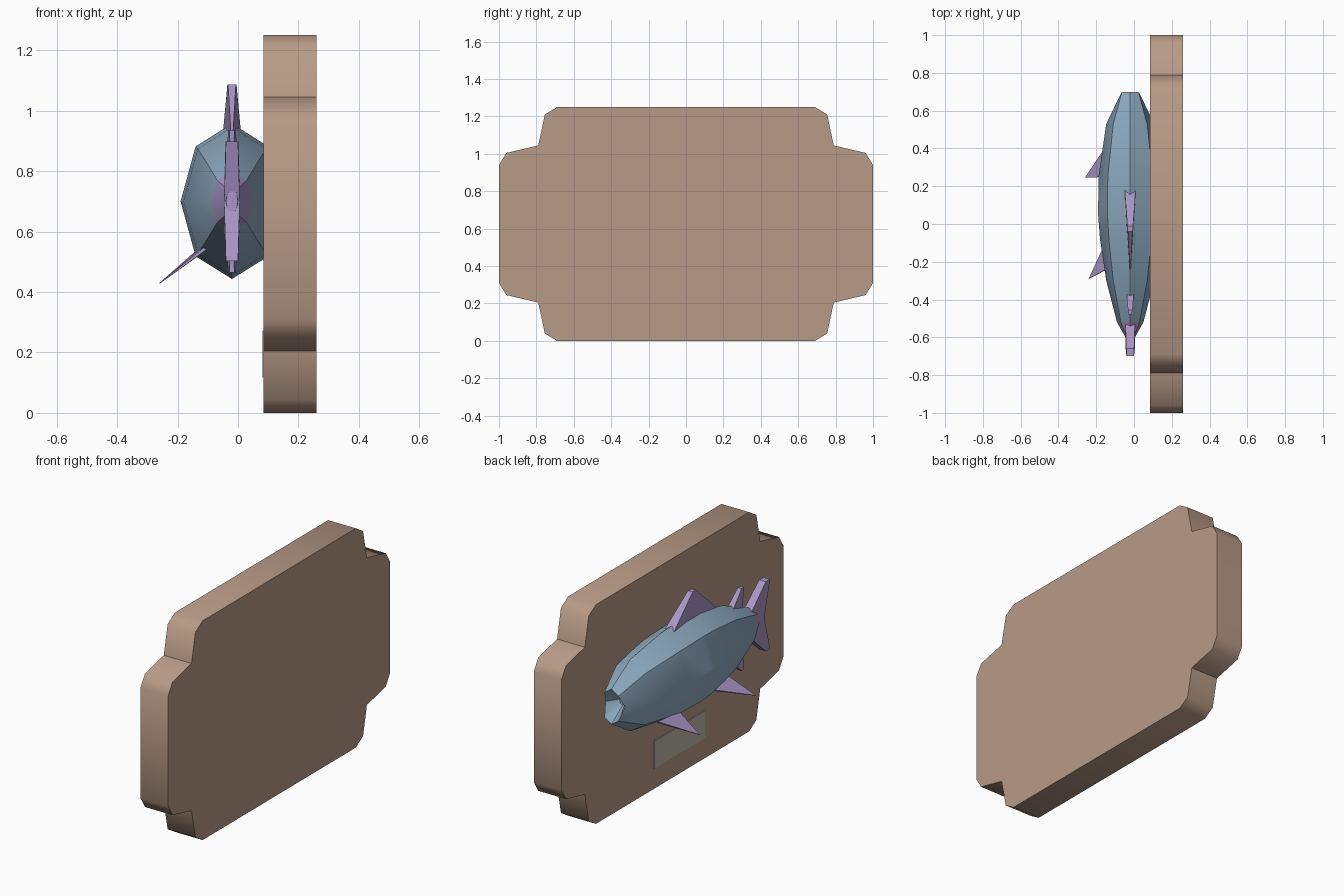
import bpy, bmesh, math

cube = bpy.data.objects.get("Cube")
if cube:
    bpy.data.objects.remove(cube, do_unlink=True)

CX, CZ = -0.02, 0.70  # axis of the fish


def material(name, rgb):
    lin = [((c / 255 + 0.055) / 1.055) ** 2.4 for c in rgb] + [1]
    m = bpy.data.materials.new(name)
    m.use_nodes = True
    m.diffuse_color = lin
    m.node_tree.nodes["Principled BSDF"].inputs["Base Color"].default_value = lin
    return m


wood = material("wood", (184, 155, 135))
blue = material("scale_blue", (143, 172, 194))
purple = material("fin_purple", (170, 150, 198))
silver = material("plate_grey", (190, 184, 172))


def make(name, bm, mats, angle=None):
    bmesh.ops.recalc_face_normals(bm, faces=bm.faces)
    me = bpy.data.meshes.new(name)
    bm.to_mesh(me)
    bm.free()
    for m in mats:
        me.materials.append(m)
    ob = bpy.data.objects.new(name, me)
    bpy.context.collection.objects.link(ob)
    if angle:
        bpy.ops.object.select_all(action='DESELECT')
        ob.select_set(True)
        bpy.context.view_layer.objects.active = ob
        bpy.ops.object.shade_smooth_by_angle(angle=math.radians(angle))
    return ob


def slab(name, outline, mat, angle=None):
    """Solid from two matching loops; outline holds pairs of points."""
    bm = bmesh.new()
    a = [bm.verts.new(p) for p, q in outline]
    b = [bm.verts.new(q) for p, q in outline]
    n = len(a)
    bm.faces.new(a)
    bm.faces.new(b[::-1])
    for i in range(n):
        j = (i + 1) % n
        bm.faces.new((a[i], b[i], b[j], a[j]))
    return make(name, bm, [mat], angle)


def fin(name, points):
    """Upright fin from (y, z, half thickness) points."""
    return slab(name, [((CX - t, y, z), (CX + t, y, z)) for y, z, t in points], purple)


# Backboard with stepped, clipped corners
corner = [(0.69, 0.625), (0.755, 0.585), (0.79, 0.42), (0.96, 0.38), (1.0, 0.315)]
loop = corner + [(y, -z) for y, z in corner[::-1]]
loop += [(-y, -z) for y, z in loop]
slab("backboard", [((0.085, y, z + 0.625), (0.26, y, z + 0.625)) for y, z in loop], wood, 50)

# Nameplate
rect = [(-0.29, 0.117), (0.17, 0.117), (0.17, 0.273), (-0.29, 0.273)]
slab("nameplate", [((0.081, y, z), (0.086, y, z)) for y, z in rect], silver)

# Fish body: eight-sided rings from mouth hollow to tail root (y, half width, half height)
rings = [(0.60, 0.02, 0.03), (0.70, 0.062, 0.10), (0.53, 0.127, 0.205), (0.25, 0.168, 0.25),
         (0.05, 0.17, 0.257), (-0.08, 0.16, 0.245), (-0.30, 0.127, 0.195),
         (-0.52, 0.07, 0.10), (-0.60, 0.025, 0.06), (-0.65, 0.02, 0.04)]
bm = bmesh.new()
prev = None
for i, (y, w, h) in enumerate(rings):
    cur = []
    for k in range(8):
        a = math.tau * k / 8
        back = 0.035 if i == 1 and k % 4 == 0 else 0  # mouth corners sit further back
        cur.append(bm.verts.new((CX + w * math.cos(a), y - back, CZ + h * math.sin(a))))
    if prev is None:
        bm.faces.new(cur)
    else:
        for k in range(8):
            j = (k + 1) % 8
            f = bm.faces.new((prev[k], prev[j], cur[j], cur[k]))
            f.material_index = 1 if y < -0.55 else 0
    prev = cur
bm.faces.new(prev).material_index = 1
make("fish_body", bm, [blue, purple], 30)

# Fins along the back and belly
fin("dorsal_fin", [(0.19, 0.925, 0.03), (-0.01, 1.087, 0.015), (-0.04, 1.087, 0.013),
                   (-0.25, 0.90, 0.002), (0.0, 0.90, 0.02)])
for name, s in (("upper", 1), ("lower", -1)):
    fin(name + "_small_fin", [(-0.36, CZ + s * 0.14, 0.02), (-0.455, CZ + s * 0.235, 0.012),
                              (-0.48, CZ + s * 0.235, 0.008), (-0.475, CZ + s * 0.09, 0.004)])
    fin(name + "_tail_lobe", [(-0.54, CZ, 0.025), (-0.53, CZ + s * 0.08, 0.025),
                              (-0.66, CZ + s * 0.198, 0.021), (-0.70, CZ + s * 0.198, 0.02),
                              (-0.64, CZ, 0.026)])

# Side fins sweeping down and back from the lower flank
for name, front, rear, tip in (
        ("pectoral_fin", (-0.13, 0.44, 0.545), (-0.135, 0.25, 0.53), (-0.26, 0.245, 0.43)),
        ("pelvic_fin", (-0.13, -0.05, 0.54), (-0.11, -0.22, 0.55), (-0.24, -0.29, 0.445))):
    slab(name, [(p, (p[0] + t, p[1], p[2] - t)) for p, t in
                ((front, 0.008), (rear, 0.008), (tip, 0.002))], purple)
